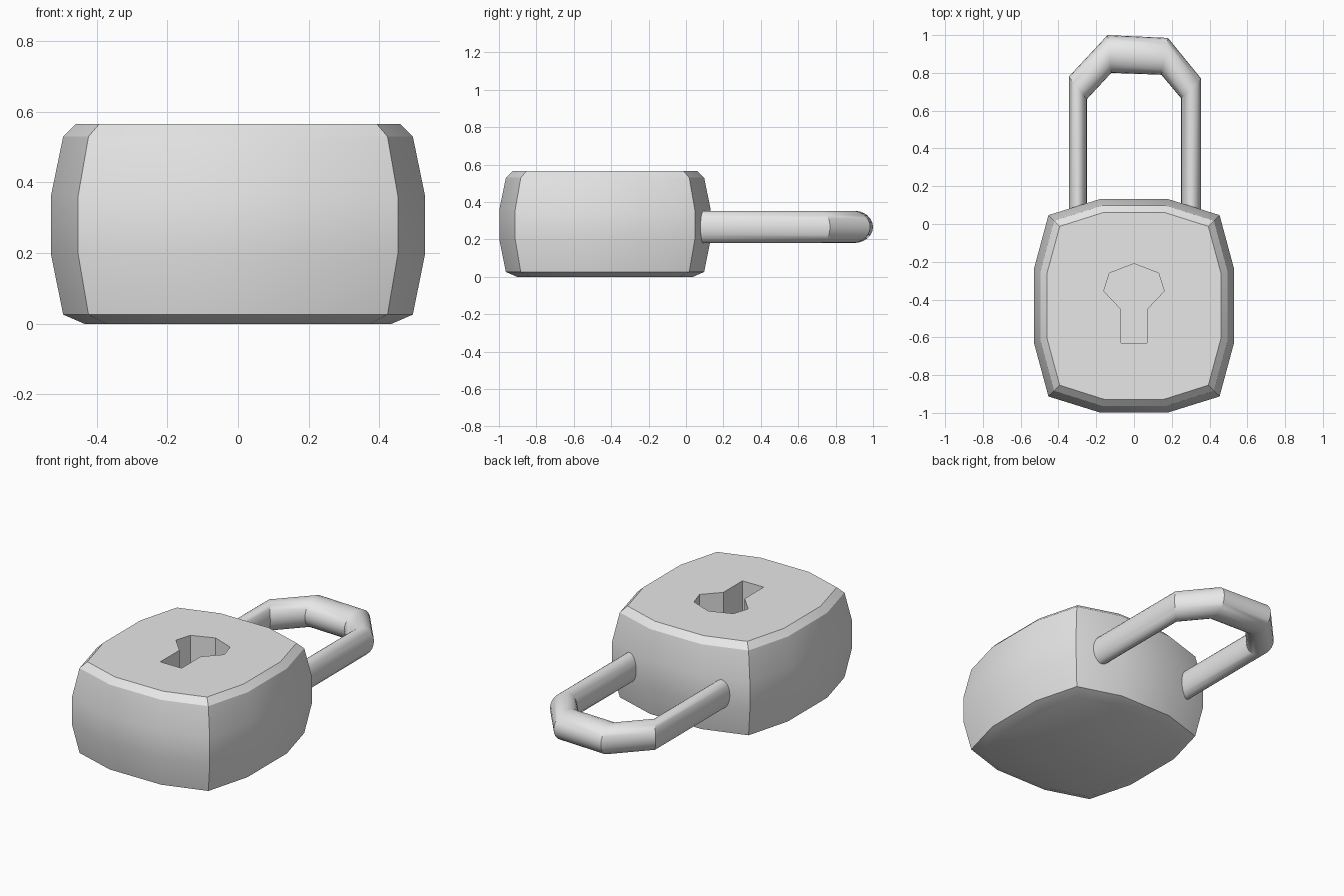
import bpy, bmesh, math
from mathutils import Vector

cube = bpy.data.objects.get("Cube")
if cube:
    bpy.data.objects.remove(cube, do_unlink=True)

grey = bpy.data.materials.new("plain grey")
grey.use_nodes = True
colour = (0.8, 0.8, 0.8, 1)
grey.diffuse_color = colour
grey.node_tree.nodes["Principled BSDF"].inputs["Base Color"].default_value = colour


def loft(name, rings):
    """Closed, capped solid through a list of equal-sized rings."""
    bm = bmesh.new()
    loops = [[bm.verts.new(p) for p in ring] for ring in rings]
    count = len(loops[0])
    for low, high in zip(loops, loops[1:]):
        for i in range(count):
            j = (i + 1) % count
            bm.faces.new((low[i], low[j], high[j], high[i]))
    bm.faces.new(loops[0][::-1])
    bm.faces.new(loops[-1])
    bmesh.ops.recalc_face_normals(bm, faces=bm.faces)
    mesh = bpy.data.meshes.new(name)
    bm.to_mesh(mesh)
    bm.free()
    obj = bpy.data.objects.new(name, mesh)
    bpy.context.collection.objects.link(obj)
    mesh.materials.append(grey)
    return obj


def smooth(obj):
    bpy.ops.object.select_all(action='DESELECT')
    obj.select_set(True)
    bpy.context.view_layer.objects.active = obj
    bpy.ops.object.shade_smooth_by_angle(angle=math.radians(31))


# Body: bulging rounded square, inset towards the top and bottom
def body_ring(z, inset):
    sx, sy = 0.53 - inset, 0.565 - inset
    kx, ky = 0.453 - 0.85 * inset, 0.48 - 0.85 * inset
    mx, my = 0.18 - 0.3 * inset, 0.195 - 0.3 * inset
    quarter = [(sx, my), (kx, ky), (mx, sy)]
    half = quarter + [(-x, y) for x, y in reversed(quarter)]
    return [(x, y - 0.433, z) for x, y in half + [(-x, -y) for x, y in half]]


levels = [(0, 0.095), (0.026, 0.035), (0.2, 0), (0.36, 0), (0.53, 0.035), (0.565, 0.07)]
body = loft("lock_body", [body_ring(z, inset) for z, inset in levels])

# Keyhole: recess cut into the top
side = [(0.07, -0.63), (0.07, -0.45), (0.16, -0.355), (0.13, -0.26)]
outline = side + [(0, -0.21)] + [(-x, y) for x, y in reversed(side)]
cutter = loft("keyhole_cutter", [[(x, y, z) for x, y in outline] for z in (0.22, 0.7)])
cutter.hide_render = True
cut = body.modifiers.new("keyhole", 'BOOLEAN')
cut.operation = 'DIFFERENCE'
cut.solver = 'EXACT'
cut.object = cutter
bpy.context.view_layer.objects.active = body
bpy.ops.object.modifier_apply(modifier=cut.name)
bpy.data.objects.remove(cutter, do_unlink=True)
smooth(body)

# Shackle: oval bar through outer and inner bend points
outer = [(-0.345, 0.0), (-0.345, 0.78), (-0.14, 1.0), (0.18, 0.985), (0.355, 0.77), (0.355, 0.0)]
inner = [(-0.25, 0.0), (-0.25, 0.66), (-0.12, 0.8), (0.145, 0.79), (0.25, 0.665), (0.25, 0.0)]
rings = []
for o, i in zip(outer, inner):
    o, i = Vector((*o, 0.267)), Vector((*i, 0.267))
    centre, reach = (o + i) / 2, (o - i) / 2
    angles = [math.tau * k / 24 for k in range(24)]
    rings.append([centre + reach * math.cos(a) + Vector((0, 0, 0.086 * math.sin(a))) for a in angles])
shackle = loft("shackle", rings)
smooth(shackle)
